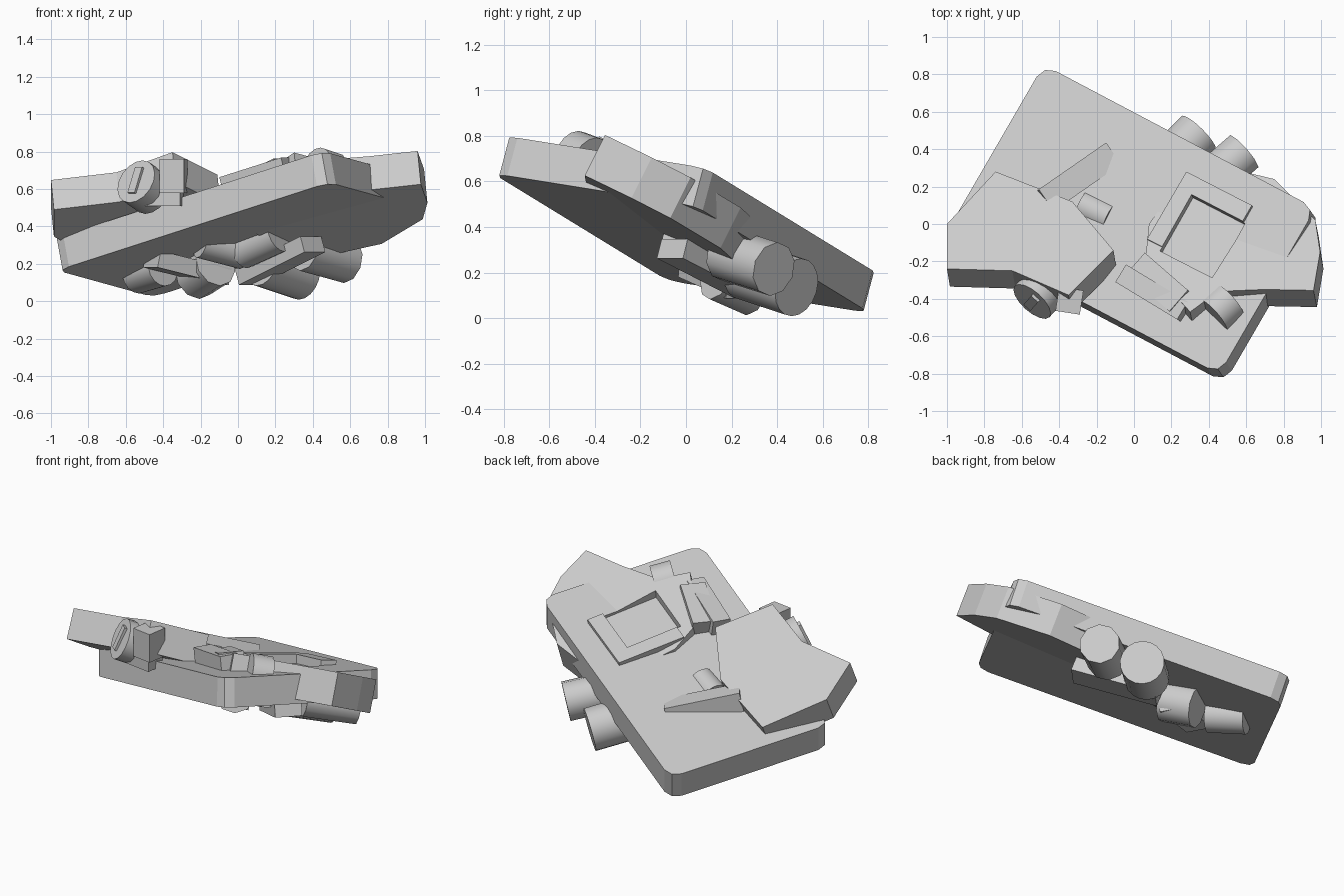
import bpy, bmesh, math
from mathutils import Vector, Matrix

if "Cube" in bpy.data.objects:
    bpy.data.objects.remove(bpy.data.objects["Cube"])


def finish(bm, name, smooth=False):
    bmesh.ops.recalc_face_normals(bm, faces=bm.faces)
    me = bpy.data.meshes.new(name)
    bm.to_mesh(me)
    bm.free()
    ob = bpy.data.objects.new(name, me)
    bpy.context.collection.objects.link(ob)
    if smooth:
        bpy.ops.object.select_all(action='DESELECT')
        ob.select_set(True)
        bpy.context.view_layer.objects.active = ob
        bpy.ops.object.shade_smooth_by_angle(angle=math.radians(46))
    return ob


def slab(name, pts, drop):
    """Solid from a top outline of 3D points, extruded along a vector."""
    bm = bmesh.new()
    f = bm.faces.new([bm.verts.new(p) for p in pts])
    r = bmesh.ops.extrude_face_region(bm, geom=[f], use_keep_orig=True)
    vs = [e for e in r['geom'] if isinstance(e, bmesh.types.BMVert)]
    bmesh.ops.translate(bm, verts=vs, vec=drop)
    return finish(bm, name)


def plane_slab(name, outline, a, b, c, thick):
    """Slab whose top lies on z = a + b*x + c*y."""
    n = Vector((-b, -c, 1)).normalized()
    return slab(name, [(x, y, a + b * x + c * y) for x, y in outline], -n * thick)


def rod(name, p, q, r, sides=16):
    p, q = Vector(p), Vector(q)
    bm = bmesh.new()
    bmesh.ops.create_cone(bm, cap_ends=True, segments=sides, radius1=r, radius2=r,
                          depth=(q - p).length)
    rot = (q - p).to_track_quat('Z', 'Y').to_matrix().to_4x4()
    bmesh.ops.transform(bm, matrix=Matrix.Translation((p + q) / 2) @ rot, verts=bm.verts)
    return finish(bm, name, True)


def bar(name, p, q, w, h):
    """Box running from p to q along its centre line."""
    p, q = Vector(p), Vector(q)
    d = (q - p).normalized()
    s = Vector((0, 0, 1)).cross(d).normalized()
    t = d.cross(s)
    m = Matrix((d * (q - p).length, s * w, t * h)).transposed().to_4x4()
    bm = bmesh.new()
    bmesh.ops.create_cube(bm, size=1, matrix=Matrix.Translation((p + q) / 2) @ m)
    return finish(bm, name)


# Main tilted tablet with small rounded corners
U = Vector((.85, -.449, .275)).normalized()
V = Vector((.48, .863, -.142))
V = (V - U * V.dot(U)).normalized()
N = U.cross(V)
C = Vector((0, 0, .504)) - U * .025 + V * .015
outline = []
R = .075
for k, (sx, sy) in enumerate([(1, 1), (-1, 1), (-1, -1), (1, -1)]):
    for i in range(3):
        a = math.radians(90 * k + 45 * i)
        outline.append(C + U * (sx * (.855 - R) + R * math.cos(a))
                       + V * (sy * (.518 - R) + R * math.sin(a)))
tablet = slab("tablet", outline, -N * .175)

# Left and right palm plates
plane_slab("left_palm", [(-1, -.24), (-.65, -.25), (-.35, -.38), (-.11, -.14),
                         (-.33, .12), (-.74, .28), (-1, 0)], .604, .1, -.6, .185)
palm = plane_slab("right_palm", [(.06, -.2), (.3, -.47), (.45, -.36), (.7, -.35),
                                 (.96, -.355), (.995, -.15), (.97, .02), (.75, .24),
                                 (.5, .3), (.28, .28), (.08, .0)], .53, .1, -.5, .2)

# Raised tray on the right, with its recess cut through the stacked plates
tray = plane_slab("tray", [(.28, .28), (.63, .1), (.42, -.26), (.07, -.08)],
                  .552, .16, -.33, .09)
cut = plane_slab("tray_cutter", [(.28, .215), (.56, .07), (.39, -.23), (.11, -.085)],
                 .75, .16, -.33, .24)
cut.hide_render = True
cut.hide_viewport = True
for ob in (tray, tablet, palm):
    m = ob.modifiers.new("recess", 'BOOLEAN')
    m.operation = 'DIFFERENCE'
    m.object = cut
    m.solver = 'EXACT'

# Thumb parts on the upper side
bar("left_thumb_tip", (-.48, .12, .425), (-.12, .37, .325), .14, .12)
rod("left_thumb_joint", (-.28, .1, .365), (-.13, .03, .405), .085)
bar("right_thumb_base", (-.06, -.27, .615), (.27, -.47, .72), .11, .1)
bar("right_thumb_tip", (.02, -.22, .61), (.25, -.42, .72), .15, .09)
rod("right_thumb_joint", (.42, -.49, .71), (.51, -.41, .68), .115)

# Left pivot and knuckle blocks
rod("left_pivot", (-.545, -.415, .64), (-.46, -.32, .58), .125)
bar("left_pivot_slot", (-.552, -.425, .65), (-.53, -.40, .635), .05, .15)
bar("left_knuckle_block", (-.41, -.40, .67), (-.28, -.42, .67), .13, .18)
bar("left_knuckle_foot", (-.5, -.38, .545), (-.3, -.41, .545), .12, .07)

# Finger bars and joints below the tablet
bar("right_finger_bar", (.40, -.06, .305), (.05, .28, .13), .16, .09)
bar("left_finger_bar", (-.46, .04, .225), (-.08, .25, .13), .16, .09)
rod("right_finger_joint_1", (.12, .26, .21), (.345, .485, .135), .13, 18)
rod("right_finger_joint_2", (.35, .18, .28), (.585, .385, .215), .12, 10)
rod("right_finger_root", (.22, -.02, .36), (.02, .12, .27), .1)
rod("left_finger_root", (-.2, .04, .32), (.03, .14, .26), .09)
rod("left_finger_joint_1", (-.12, .14, .2), (-.23, .3, .13), .125, 10)
rod("left_finger_joint_2", (-.4, .2, .18), (-.54, .38, .14), .1)
